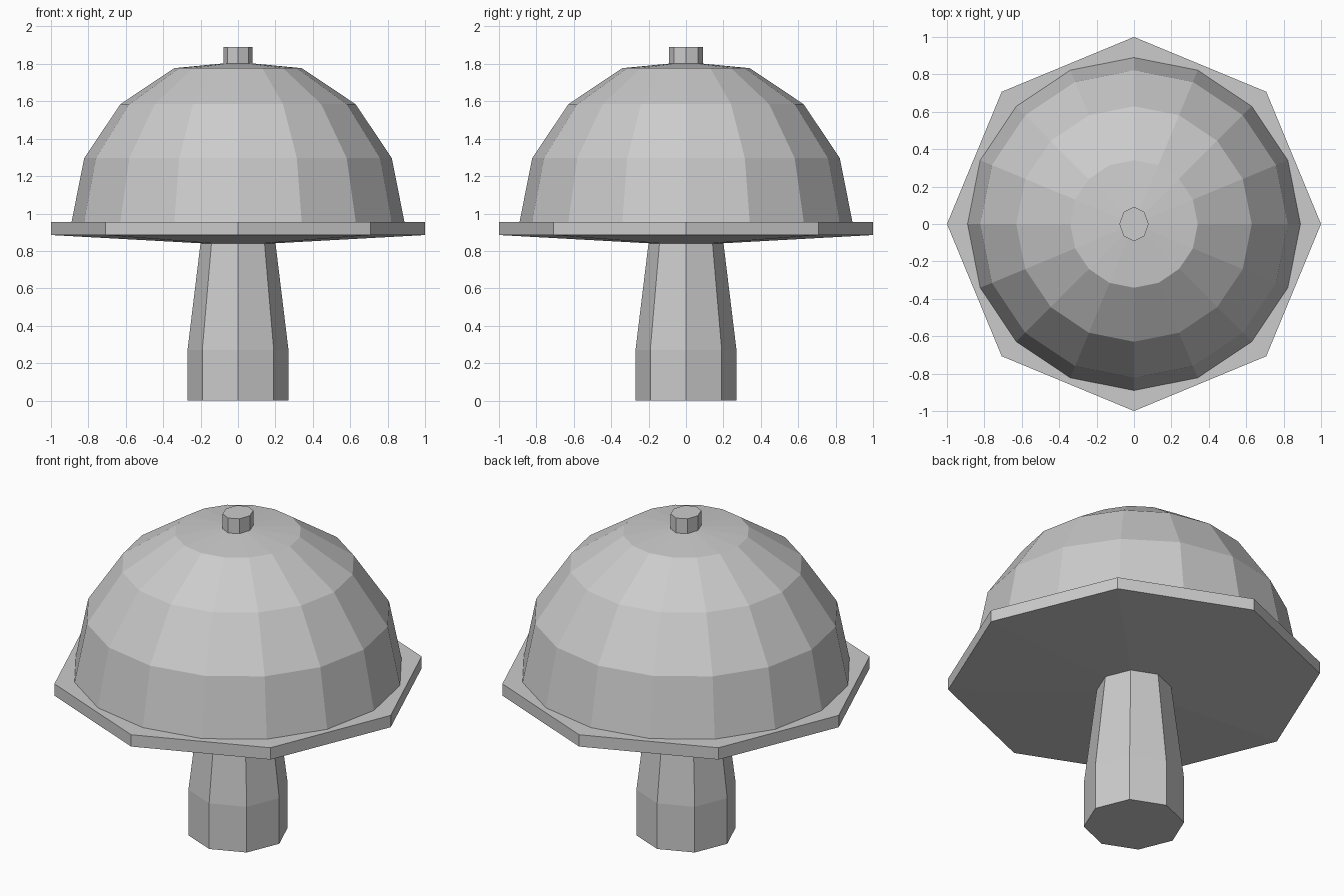
import bpy, bmesh
from math import cos, sin, pi

if "Cube" in bpy.data.objects:
    bpy.data.objects.remove(bpy.data.objects["Cube"])


def lathe(name, profile, sides, y_scale=1.0):
    """Revolve (radius, z) points about z; radius 0 makes a pole, open ends get capped."""
    bm = bmesh.new()
    rings = []
    for r, z in profile:
        if r == 0:
            rings.append([bm.verts.new((0, 0, z))] * sides)
        else:
            rings.append([bm.verts.new((r * cos(2 * pi * i / sides),
                                        r * y_scale * sin(2 * pi * i / sides), z))
                          for i in range(sides)])
    for low, high in zip(rings, rings[1:]):
        for i in range(sides):
            j = (i + 1) % sides
            corners = [low[i], low[j], high[j], high[i]]
            bm.faces.new(list(dict.fromkeys(corners)))
    if profile[0][0] > 0:
        bm.faces.new(rings[0][::-1])
    if profile[-1][0] > 0:
        bm.faces.new(rings[-1])
    bmesh.ops.recalc_face_normals(bm, faces=bm.faces)
    mesh = bpy.data.meshes.new(name)
    bm.to_mesh(mesh)
    bm.free()
    obj = bpy.data.objects.new(name, mesh)
    bpy.context.collection.objects.link(obj)
    return obj


# Stem: straight foot, then a taper up into the brim
lathe("stem", [(0.27, 0), (0.27, 0.27), (0.2, 0.845)], 8)

# Brim: octagonal plate with a shallow conical underside
lathe("brim", [(0, 0.83), (1.0, 0.885), (1.0, 0.955)], 8)

# Dome: faceted half sphere with a flattened crown
R, BASE = 0.89, 0.955
dome = [(R * cos(k * pi / 8), BASE + R * sin(k * pi / 8)) for k in range(4)]
lathe("dome", dome + [(0, 1.81)], 16)

# Knob: small, slightly oval stud on the crown
lathe("knob", [(0.078, 1.795), (0.078, 1.89)], 8, y_scale=1.18)
